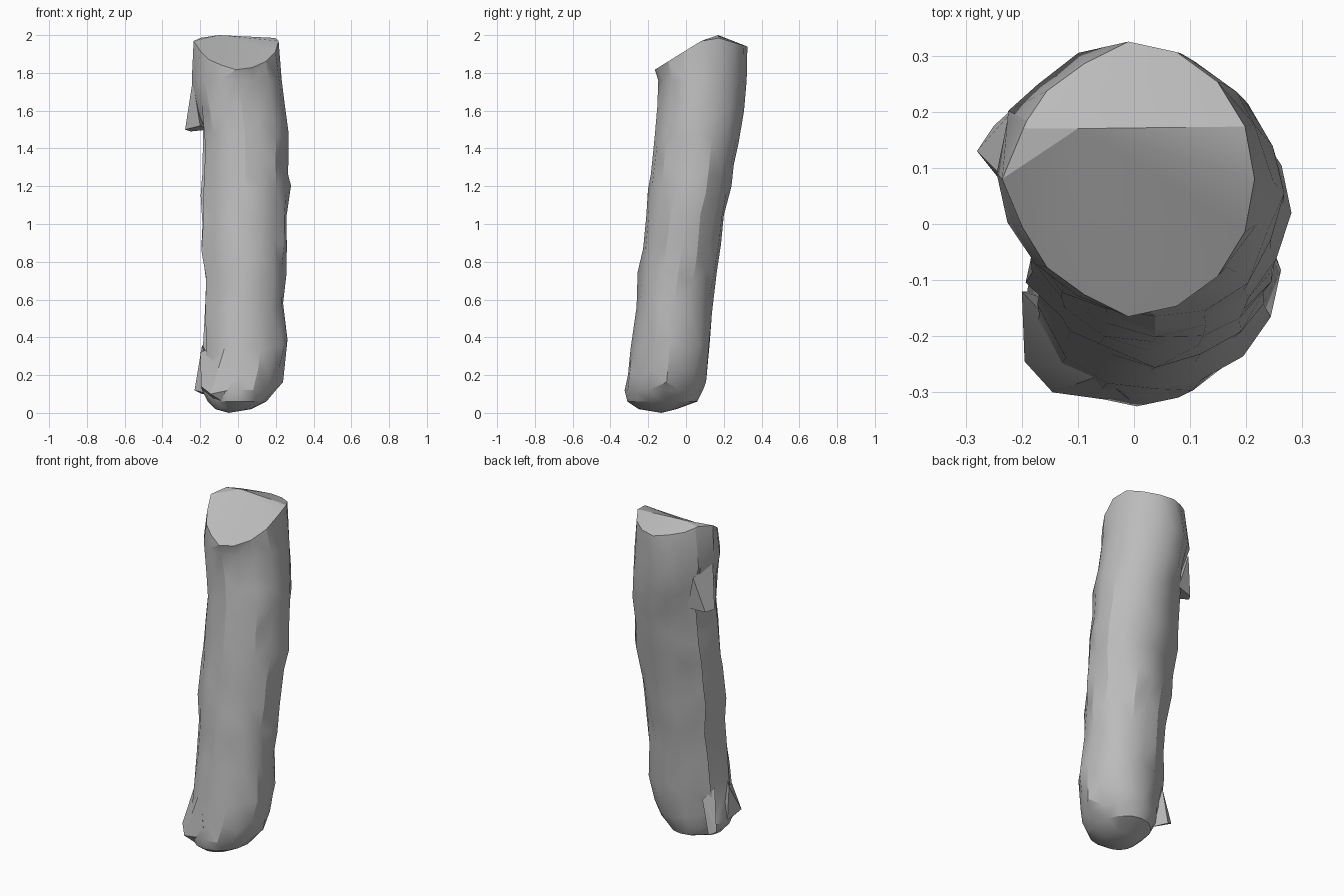
import bpy, bmesh, math, random

random.seed(11)
if "Cube" in bpy.data.objects:
    bpy.data.objects.remove(bpy.data.objects["Cube"], do_unlink=True)

stone = bpy.data.materials.new("pale grey stone")
stone.use_nodes = True
stone.diffuse_color = (0.5, 0.5, 0.5, 1)
stone.node_tree.nodes["Principled BSDF"].inputs["Base Color"].default_value = (0.5, 0.5, 0.5, 1)

# Height, then x and y extents of each section of the leaning column
SECTIONS = [
    (.02, -.12, .07, -.25, -.05), (.06, -.16, .15, -.31, .06),
    (.12, -.19, .20, -.325, .09), (.20, -.19, .235, -.31, .105),
    (.36, -.18, .255, -.295, .13), (.55, -.18, .24, -.265, .14),
    (.72, -.175, .25, -.25, .165), (.88, -.20, .255, -.23, .19),
    (1.02, -.19, .26, -.21, .20), (1.17, -.20, .275, -.195, .235),
    (1.30, -.19, .265, -.18, .25), (1.45, -.19, .265, -.165, .275),
    (1.60, -.21, .25, -.15, .30), (1.76, -.245, .23, -.14, .32),
    (1.87, -.235, .215, -.165, .325),
]
# Even steps around, then lip, recess and floor of the long side split
ANGLES = [-157.5 + 22.5 * i for i in range(14)] + [152, 156, 180]
SPLIT = {14: 1.12, 15: .86, 16: .87, 0: 1.02}


def make_object(name, bm, angle):
    bmesh.ops.recalc_face_normals(bm, faces=bm.faces)
    mesh = bpy.data.meshes.new(name)
    bm.to_mesh(mesh)
    bm.free()
    mesh.materials.append(stone)
    obj = bpy.data.objects.new(name, mesh)
    bpy.context.collection.objects.link(obj)
    bpy.ops.object.select_all(action="DESELECT")
    obj.select_set(True)
    bpy.context.view_layer.objects.active = obj
    bpy.ops.object.shade_smooth_by_angle(angle=math.radians(angle))


def rim_height(y):
    # Slanted front of the top, falling away again at the back
    return min(1.82 + .62 * (y + .16), 1.98 - .3 * (y - .19))


def rim_radius(angle):
    # Chipped corners on the right side of the top
    return .91 if 105 < abs(angle) < 160 else 1


# Column body
bm = bmesh.new()
rings = []
last = len(SECTIONS) - 1
for level, (z, x0, x1, y0, y1) in enumerate(SECTIONS):
    ring = []
    for i, degrees in enumerate(ANGLES):
        split = .15 < z < 1.5 and i in SPLIT
        r = SPLIT[i] if split else 1
        if level == last:
            r = rim_radius(degrees)
        elif level > 2:
            r += random.uniform(-.025, .035)
        a = math.radians(degrees)
        x = (x0 + x1) / 2 + r * (x1 - x0) / 2 * math.cos(a)
        y = (y0 + y1) / 2 + r * (y1 - y0) / 2 * math.sin(a)
        height = z
        if level == last:
            height = rim_height(y)
        elif 2 < level < last - 1:
            height += random.uniform(-.04, .04)
        ring.append(bm.verts.new((x, y, height)))
    rings.append(ring)
count = len(ANGLES)
for low, high in zip(rings, rings[1:]):
    for i in range(count):
        j = (i + 1) % count
        bm.faces.new((low[i], low[j], high[j], high[i]))

# Uneven foot and top
foot = bm.verts.new((-.05, -.13, 0))
peak = bm.verts.new((-.1, .17, 2))
for centre, ring in ((foot, rings[0]), (peak, rings[-1])):
    for i in range(count):
        bm.faces.new((centre, ring[i], ring[(i + 1) % count]))
bmesh.ops.triangulate(bm, faces=bm.faces, quad_method="SHORT_EDGE")
make_object("column", bm, 26)


# Broken flakes standing off the split side
def flake(name, points):
    bm = bmesh.new()
    for p in points:
        bm.verts.new(p)
    bmesh.ops.convex_hull(bm, input=bm.verts)
    make_object(name, bm, 20)


flake("upper_flake", [(-.24, .09, 1.76), (-.28, .13, 1.5), (-.25, .175, 1.49),
                      (-.2, .03, 1.52), (-.15, .2, 1.5), (-.2, .22, 1.7)])
flake("lower_flake", [(-.19, 0, .36), (-.23, .04, .12), (-.19, .06, .1),
                      (-.15, -.03, .1), (-.15, .06, .3)])
# Bulging corner of the foot
flake("foot_corner", [(-.2, -.12, .32), (-.195, -.245, .14), (-.145, -.3, .1),
                      (-.19, -.12, .12), (0, -.32, .13), (-.02, -.25, .02),
                      (-.1, -.15, .03), (-.06, -.27, .38)])
